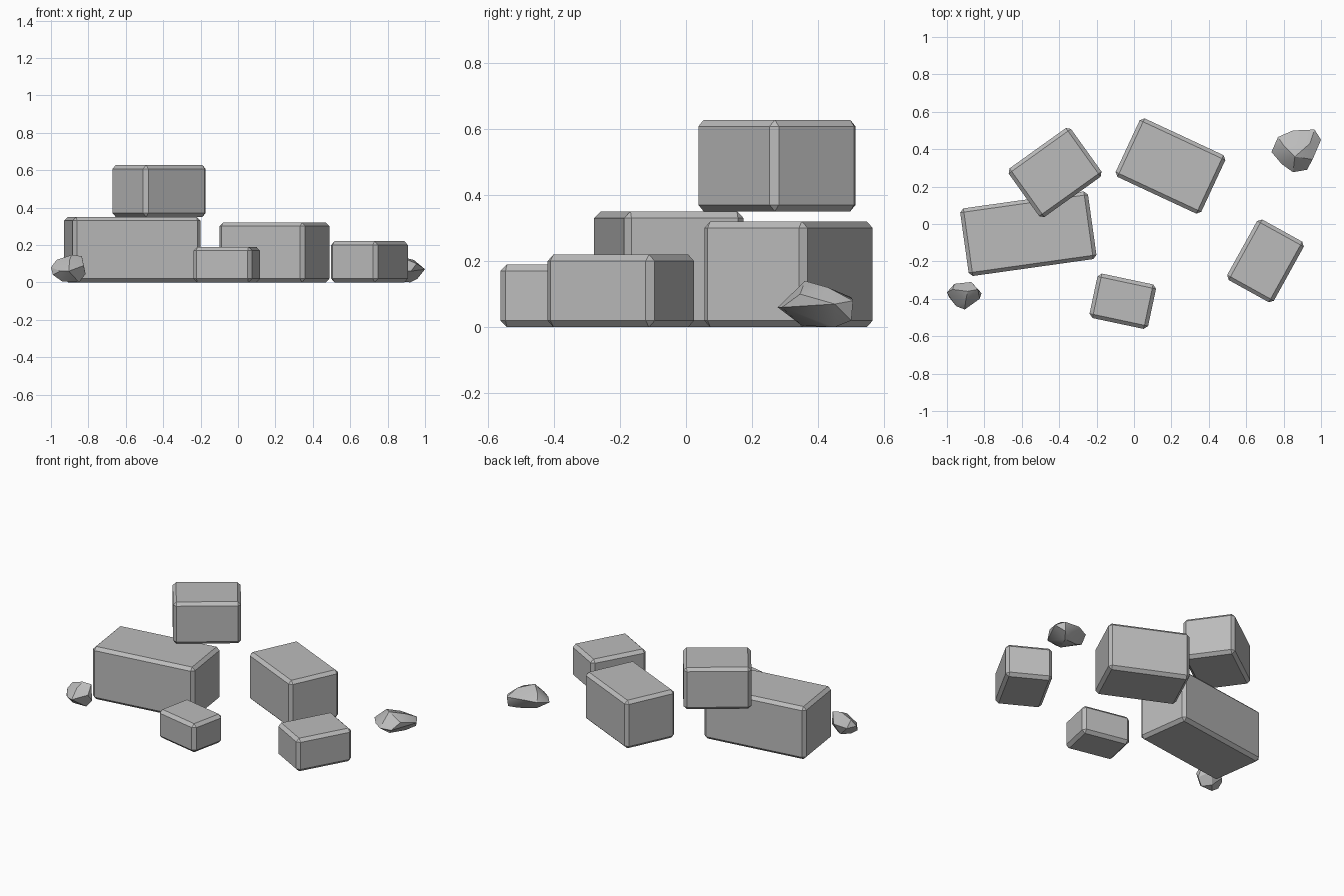
import bpy
import bmesh
from math import radians

default = bpy.data.objects.get("Cube")
if default:
    bpy.data.objects.remove(default, do_unlink=True)

# Single stone colour
stone = bpy.data.materials.new("grey_stone")
stone.use_nodes = True
GREY = (0.5, 0.5, 0.5, 1)
stone.diffuse_color = GREY
stone.node_tree.nodes["Principled BSDF"].inputs["Base Color"].default_value = GREY

CHAMFER = 0.02


def add_object(name, bm):
    """Turn a bmesh into a linked object with the stone material."""
    bmesh.ops.recalc_face_normals(bm, faces=bm.faces[:])
    mesh = bpy.data.meshes.new(name)
    bm.to_mesh(mesh)
    bm.free()
    mesh.materials.append(stone)
    obj = bpy.data.objects.new(name, mesh)
    bpy.context.collection.objects.link(obj)
    return obj


def block(name, centre, size, angle, base=0.0):
    """Chamfered box standing at height base, turned about z."""
    bm = bmesh.new()
    bmesh.ops.create_cube(bm, size=1)
    bmesh.ops.scale(bm, vec=size, verts=bm.verts[:])
    bmesh.ops.bevel(bm, geom=bm.edges[:], offset=CHAMFER, segments=1,
                    profile=0.5, affect='EDGES')
    obj = add_object(name, bm)
    obj.location = (centre[0], centre[1], base + size[2] / 2)
    obj.rotation_euler.z = radians(angle)
    return obj


def rock(name, points):
    """Faceted pebble wrapped around a few points."""
    bm = bmesh.new()
    for p in points:
        bm.verts.new(p)
    result = bmesh.ops.convex_hull(bm, input=bm.verts[:])
    loose = [v for v in bm.verts if not v.link_faces]
    bmesh.ops.delete(bm, geom=loose, context='VERTS')
    obj = add_object(name, bm)
    bpy.ops.object.select_all(action='DESELECT')
    obj.select_set(True)
    bpy.context.view_layer.objects.active = obj
    bpy.ops.object.shade_smooth_by_angle(angle=radians(30))
    return obj


# Cut stone blocks
block("large_block", (-0.565, -0.052), (0.69, 0.365, 0.35), 8)
block("stacked_block", (-0.422, 0.275), (0.41, 0.32, 0.277), 35.6, base=0.35)
block("back_block", (0.195, 0.31), (0.505, 0.345, 0.32), -25)
block("side_block", (0.703, -0.197), (0.285, 0.37, 0.22), -29)
block("small_block", (-0.06, -0.413), (0.32, 0.243, 0.19), -12)

# Loose rubble
rock("front_rock", [
    (-1, -0.365, 0.08), (-0.99, -0.39, 0.04), (-0.97, -0.35, 0.12),
    (-0.96, -0.32, 0.07), (-0.87, -0.31, 0.08), (-0.89, -0.36, 0.147),
    (-0.835, -0.35, 0.14), (-0.815, -0.37, 0.045), (-0.825, -0.4, 0.09),
    (-0.905, -0.457, 0.06), (-0.95, -0.44, 0.06), (-0.9, -0.41, 0.12),
    (-0.85, -0.38, 0), (-0.94, -0.39, 0.005), (-0.9, -0.34, 0.01)])
rock("back_rock", [
    (0.735, 0.385, 0.06), (0.77, 0.465, 0.08), (0.85, 0.5, 0.09),
    (0.965, 0.505, 0.08), (0.96, 0.5, 0.02), (1, 0.45, 0.07),
    (0.955, 0.345, 0.1), (0.925, 0.29, 0.06), (0.85, 0.277, 0.06),
    (0.79, 0.32, 0.06), (0.86, 0.36, 0.14), (0.94, 0.43, 0.12),
    (0.8, 0.42, 0.12), (0.87, 0.35, 0.005), (0.92, 0.45, 0), (0.8, 0.42, 0.02)])
